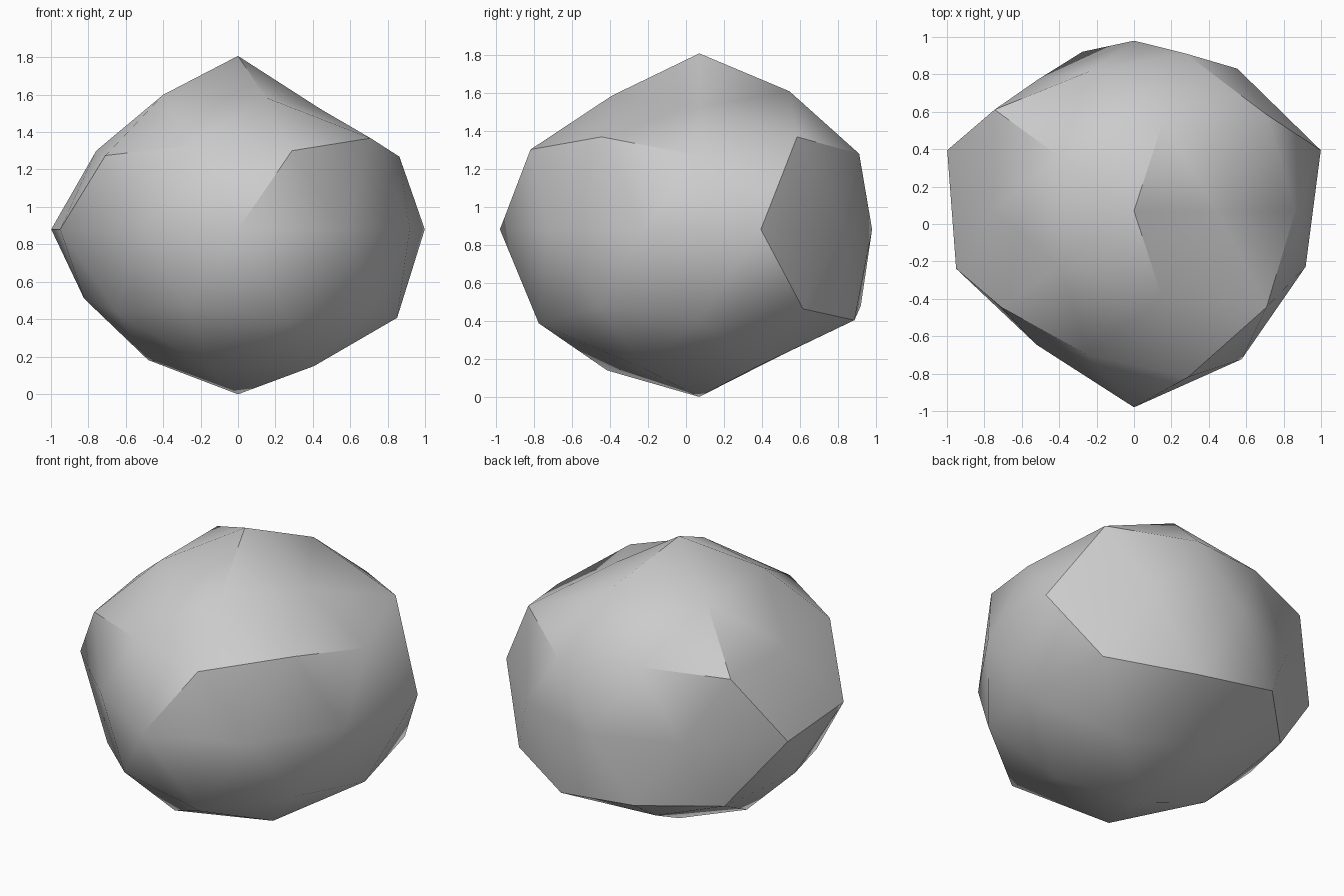
import bpy, bmesh, math

if "Cube" in bpy.data.objects:
    bpy.data.objects.remove(bpy.data.objects["Cube"])

# Boulder: a faceted ball whose rings of corners are pushed in or out
CENTRE = (0.0, 0.07, 0.88)
SQUASH = 0.9
# (unit height, first azimuth, radius factors counter-clockwise)
RINGS = [
    (-1.0, 0, [0.98]),
    (-0.851, 36, [0.95, 0.865, 0.913, 0.97, 0.955]),
    (-0.526, 0, [1.0, 1.01, 0.95, 0.94, 1.045]),
    (-0.447, 36, [1.04, 1.0, 0.92, 0.98, 1.0]),
    (0.0, 18, [1.05, 0.94, 0.91, 0.87, 1.05, 1.0, 0.885, 1.05, 0.98, 0.965]),
    (0.447, 0, [0.965, 0.99, 1.03, 0.98, 1.045]),
    (0.526, 36, [1.03, 0.92, 0.89, 0.95, 1.03]),
    (0.851, 0, [0.84, 0.95, 0.94, 0.94, 0.92]),
    (1.0, 0, [1.03]),
]


def radius_factor(p):
    _, start, factors = min(RINGS, key=lambda r: abs(r[0] - p.z))
    azimuth = math.degrees(math.atan2(p.y, p.x))
    step = 360 / len(factors)
    return factors[round((azimuth - start) / step) % len(factors)]


bm = bmesh.new()
bmesh.ops.create_icosphere(bm, subdivisions=2, radius=1)
for v in bm.verts:
    v.co = v.co.normalized() * radius_factor(v.co.normalized())
    v.co.z *= SQUASH
bmesh.ops.translate(bm, verts=bm.verts, vec=CENTRE)
bmesh.ops.recalc_face_normals(bm, faces=bm.faces)

mesh = bpy.data.meshes.new("boulder")
bm.to_mesh(mesh)
bm.free()
boulder = bpy.data.objects.new("boulder", mesh)
bpy.context.collection.objects.link(boulder)

# Soft shading with the strongest ridges kept crisp
bpy.context.view_layer.objects.active = boulder
boulder.select_set(True)
bpy.ops.object.shade_smooth_by_angle(angle=math.radians(35))
